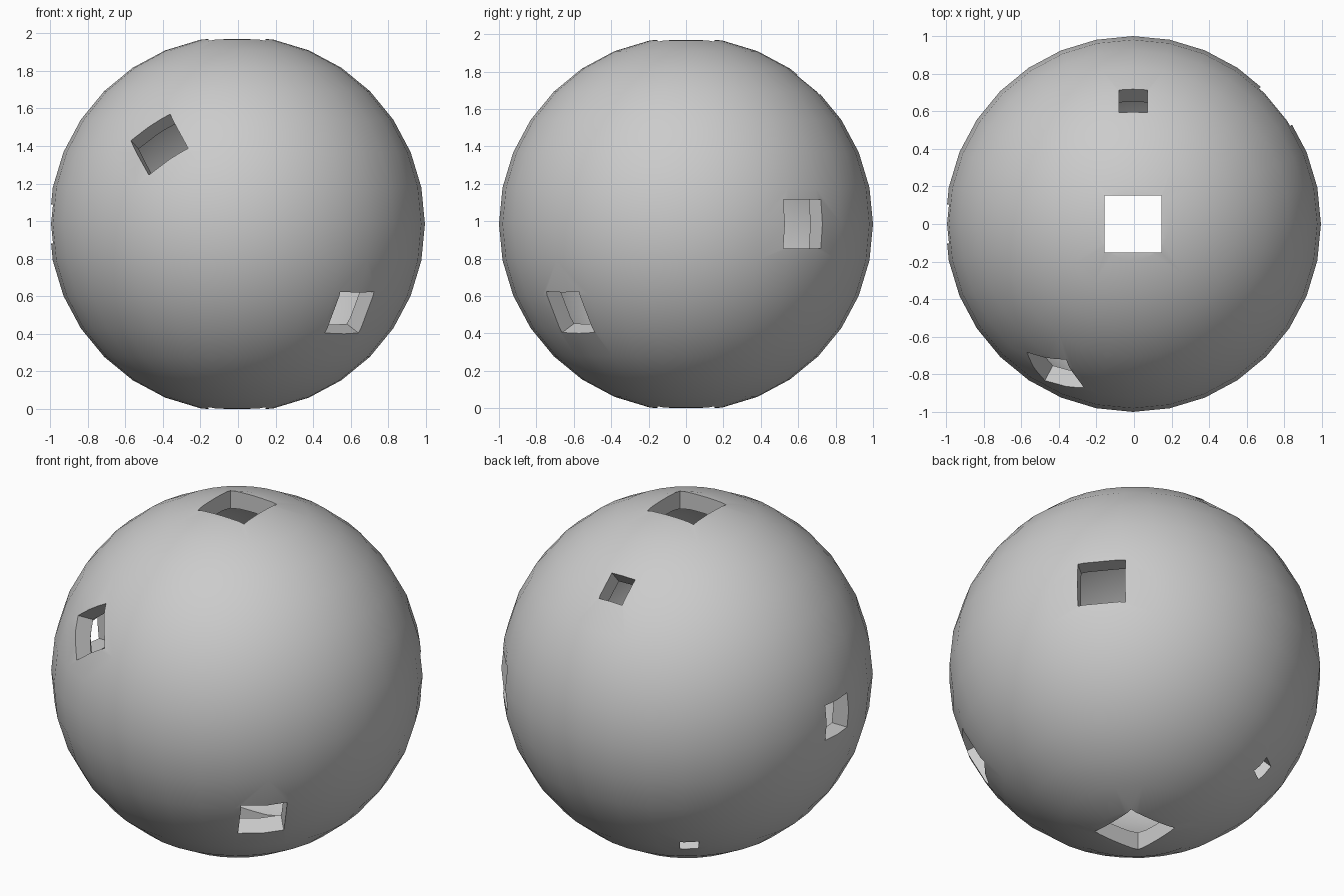
import bpy, bmesh
from mathutils import Vector, Matrix

if "Cube" in bpy.data.objects:
    bpy.data.objects.remove(bpy.data.objects["Cube"])

CENTRE = Vector((-0.005, 0, 0.985))

# Square holes: outward direction, hint for the upright edge, width, height
Z = (0, 0, 1)
HOLES = [
    ((0, 0, 1), (0, 1, 0), 0.305, 0.305),                         # top
    ((0, 0, -1), (0, 1, 0), 0.305, 0.305),                        # bottom
    ((-0.42, -0.79, 0.43), (-0.377, 0.587, 0.714), 0.255, 0.255), # front, tilted
    ((0.61, -0.63, -0.48), Z, 0.25, 0.25),                        # front right, low
    ((0.77, 0.635, 0), Z, 0.26, 0.26),                            # right rear
    ((0, 0.66, 0.75), Z, 0.152, 0.16),                            # back, high
    ((-1, 0, 0), Z, 0.205, 0.205),                                # left
    ((-0.42, 0.575, -0.70), Z, 0.10, 0.10),                       # back left, low
]


def hole_matrix(direction, hint, w, h):
    n = Vector(direction).normalized()
    up = Vector(hint)
    up = (up - n * up.dot(n)).normalized()
    side = up.cross(n)
    rot = Matrix((side, up, n)).transposed().to_4x4()
    return (Matrix.Translation(CENTRE + n * 0.95) @ rot
            @ Matrix.Diagonal((w, h, 0.5, 1)))


# Hollow ball: outer sphere with an inward wall
bpy.ops.mesh.primitive_uv_sphere_add(segments=32, ring_count=16, radius=1, location=CENTRE)
ball = bpy.context.object
ball.name = "hollow_ball"
wall = ball.modifiers.new("wall", 'SOLIDIFY')
wall.thickness = 0.1
wall.offset = -1

# All hole cutters in one mesh
bm = bmesh.new()
for hole in HOLES:
    bmesh.ops.create_cube(bm, size=1, matrix=hole_matrix(*hole))
bmesh.ops.recalc_face_normals(bm, faces=bm.faces)
mesh = bpy.data.meshes.new("hole_cutters")
bm.to_mesh(mesh)
bm.free()
cutter = bpy.data.objects.new("hole_cutters", mesh)
bpy.context.collection.objects.link(cutter)
cutter.hide_render = True

cut = ball.modifiers.new("holes", 'BOOLEAN')
cut.operation = 'DIFFERENCE'
cut.solver = 'EXACT'
cut.object = cutter

# Apply, then smooth the round surfaces and keep the hole edges sharp
bpy.context.view_layer.objects.active = ball
for m in ("wall", "holes"):
    bpy.ops.object.modifier_apply(modifier=m)
bpy.data.objects.remove(cutter)
ball.select_set(True)
bpy.ops.object.shade_smooth_by_angle()
